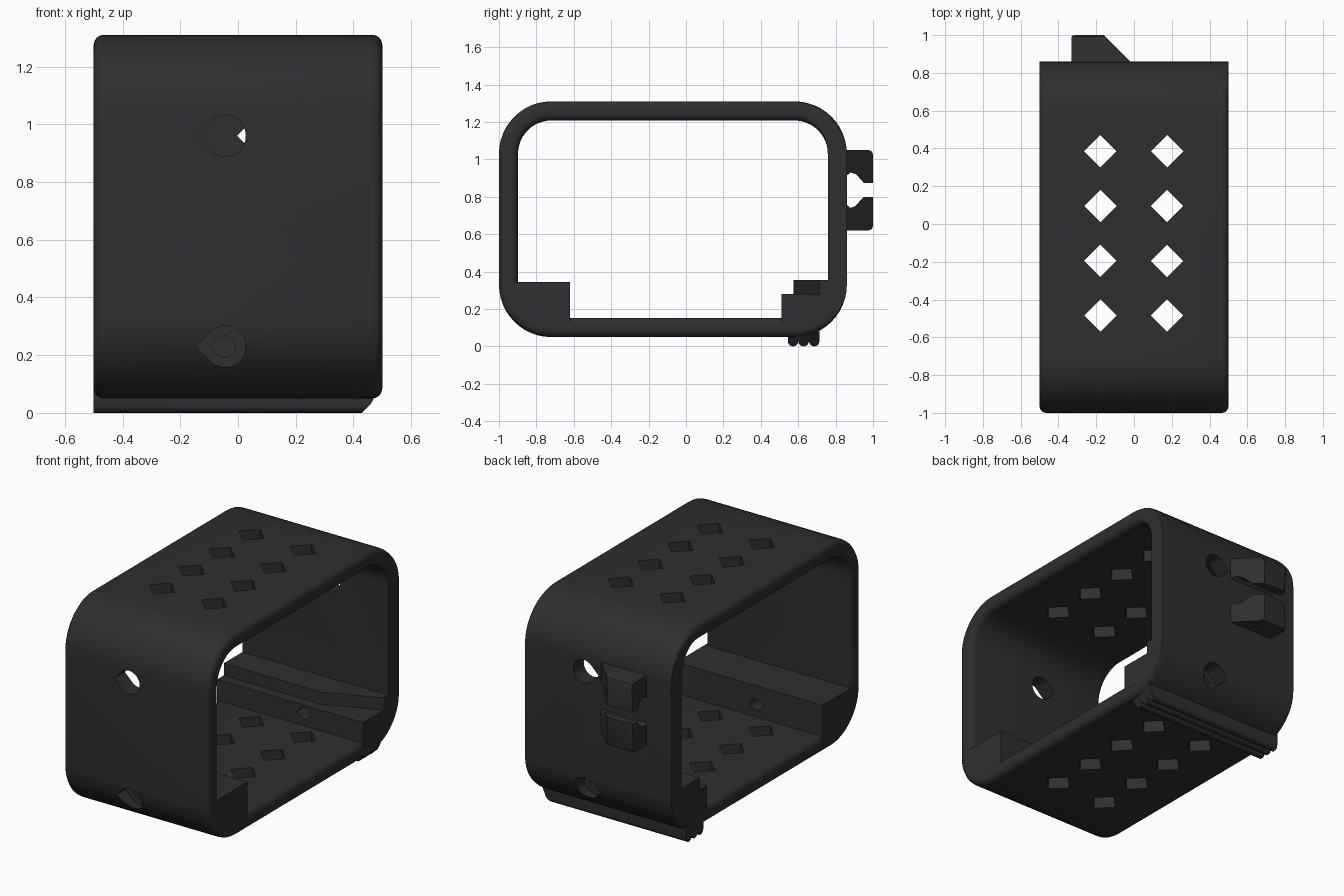
import bpy, bmesh
from math import sin, cos, pi, sqrt

if "Cube" in bpy.data.objects:
    bpy.data.objects.remove(bpy.data.objects["Cube"])

mat = bpy.data.materials.new("dark_plastic")
mat.diffuse_color = (0.028, 0.028, 0.03, 1)
mat.use_nodes = True
mat.node_tree.nodes["Principled BSDF"].inputs["Base Color"].default_value = mat.diffuse_color


def to_object(name, bm):
    bmesh.ops.recalc_face_normals(bm, faces=bm.faces)
    me = bpy.data.meshes.new(name)
    bm.to_mesh(me)
    bm.free()
    ob = bpy.data.objects.new(name, me)
    me.materials.append(mat)
    bpy.context.collection.objects.link(ob)
    return ob


def add_prism(bm, pts, a, b, axis):
    """Extrude a 2D outline along an axis; a and b may be functions of the outline point."""
    def place(p, q, t):
        t = t(p, q) if callable(t) else t
        return {"x": (t, p, q), "y": (p, t, q), "z": (p, q, t)}[axis]
    lo = [bm.verts.new(place(p, q, a)) for p, q in pts]
    hi = [bm.verts.new(place(p, q, b)) for p, q in pts]
    bm.faces.new(lo)
    bm.faces.new(hi[::-1])
    n = len(pts)
    for i in range(n):
        j = (i + 1) % n
        bm.faces.new((lo[j], lo[i], hi[i], hi[j]))


def prism(name, pts, a, b, axis):
    bm = bmesh.new()
    add_prism(bm, pts, a, b, axis)
    return to_object(name, bm)


def combine(target, other, operation):
    m = target.modifiers.new(operation, "BOOLEAN")
    m.operation, m.object, m.solver = operation, other, "EXACT"
    bpy.context.view_layer.objects.active = target
    bpy.ops.object.modifier_apply(modifier=m.name)
    bpy.data.objects.remove(other, do_unlink=True)


def teardrop(cx, cz, r, n=20):
    arc = [(-0.75 + 1.5 * i / n) * pi for i in range(n + 1)]
    return [(cx + r * cos(t), cz + r * sin(t)) for t in arc] + [(cx - r * sqrt(2), cz)]


# Rounded ring with softened rims (the back wall keeps square rims)
R, WALL, FIL, SEG = 0.28, 0.102, 0.035, 12
corners = [(0.58, 1.03, 0), (-0.72, 1.03, 1), (-0.72, 0.33, 2), (0.58, 0.33, 3)]


def ring_loop(bm, x, radius, inset):
    loop = []
    for cy, cz, k in corners:
        for i in range(SEG + 1):
            t = (k + i / SEG) * pi / 2
            w = max(0, min(1, (0.86 - cy - R * cos(t)) / 0.2))
            r = radius + inset * w
            loop.append(bm.verts.new((x, cy + r * cos(t), cz + r * sin(t))))
    return loop


bm = bmesh.new()
arc = [(0.5 - FIL + FIL * sin(i * pi / 8), FIL * (1 - cos(i * pi / 8))) for i in range(5)]
side = [(-x, d) for x, d in arc[::-1]] + arc
loops = [ring_loop(bm, x, R, -d) for x, d in side]
loops += [ring_loop(bm, x, R - WALL, d) for x, d in side[::-1]]
n = len(loops[0])
for a, b in zip(loops, loops[1:] + loops[:1]):
    for i in range(n):
        j = (i + 1) % n
        bm.faces.new((a[i], a[j], b[j], b[i]))
frame = to_object("frame", bm)

# Inner corner blocks along the bottom
combine(frame, prism("front_block", [(-0.93, 0.345), (-0.62, 0.345), (-0.62, 0.12), (-0.80, 0.12),
                                     (-0.92, 0.24)], -0.5, 0.5, "x"), "UNION")
combine(frame, prism("back_block", [(0.80, 0.28), (0.51, 0.28), (0.51, 0.12), (0.68, 0.12),
                                    (0.79, 0.24)], -0.5, 0.5, "x"), "UNION")
combine(frame, prism("back_step", [(-0.5, 0.575), (0.17, 0.575), (0.5, 0.715), (0.5, 0.785),
                                   (-0.5, 0.785)], 0.21, 0.355, "z"), "UNION")

# Three-ridged hinge strip underneath, chamfered at one end
ridges = [(0.545, 0.10)]
for k in range(3):
    c = 0.5725 + 0.0565 * k
    ridges += [(c - 0.028 * cos(i * pi / 8), 0.028 - 0.028 * sin(i * pi / 8)) for i in range(9)]
ridges.append((0.7135, 0.12))
combine(frame, prism("hinge_ridges", ridges, -0.5,
                     lambda y, z: min(0.5, 0.43 + z) if z < 0.07 else 0.5, "x"), "UNION")

# Two clip prongs on the back with a keyhole slot between
upper = [(0.82, 1.05), (0.975, 1.05), (0.993, 1.043), (1, 1.025), (1, 0.875), (0.95, 0.875),
         (0.91, 0.92), (0.88, 0.93), (0.855, 0.91), (0.82, 0.91)]
lower = [(0.82, 0.62), (0.975, 0.62), (0.993, 0.627), (1, 0.645), (1, 0.80), (0.95, 0.80),
         (0.905, 0.75), (0.88, 0.74), (0.855, 0.76), (0.82, 0.76)]
for name, pts in (("upper_prong", upper), ("lower_prong", lower)):
    bm = bmesh.new()
    add_prism(bm, pts, -0.33, lambda y, z: -0.16 + 1 - y, "x")
    rim = [e for e in bm.edges if all(v.co.y > 0.999 and v.co.x < -0.3 for v in e.verts)]
    bmesh.ops.recalc_face_normals(bm, faces=bm.faces)
    bmesh.ops.bevel(bm, geom=rim, offset=0.025, segments=3, profile=0.5, affect="EDGES")
    combine(frame, to_object(name, bm), "UNION")

# Diamond vents through top and bottom, wide teardrop holes in front and back
bm = bmesh.new()
for x in (-0.178, 0.175):
    for k in range(4):
        y, h = 0.385 - 0.29 * k, 0.086
        add_prism(bm, [(x - h, y), (x, y - h), (x + h, y), (x, y + h)], -0.1, 1.5, "z")
combine(frame, to_object("vent_cutter", bm), "DIFFERENCE")

bm = bmesh.new()
for z, depth in ((0.96, 0.2), (0.23, 0.11)):
    add_prism(bm, teardrop(-0.045, z, 0.072), -1.1, -1 + depth, "y")
# back holes stop at the outer face of the wall so the clip stays whole
    add_prism(bm, teardrop(0.098, z, 0.072), 0.86 - depth, 1.1, "y")
combine(frame, to_object("hole_cutter", bm), "DIFFERENCE")

# Narrow screw holes through the corner blocks
bm = bmesh.new()
add_prism(bm, teardrop(-0.045, 0.23, 0.037), -1.1, -0.5, "y")
add_prism(bm, teardrop(0.098, 0.23, 0.037), 0.4, 1.1, "y")
combine(frame, to_object("screw_cutter", bm), "DIFFERENCE")

bpy.ops.object.select_all(action="DESELECT")
frame.select_set(True)
bpy.context.view_layer.objects.active = frame
bpy.ops.object.shade_smooth_by_angle(angle=pi / 6)
